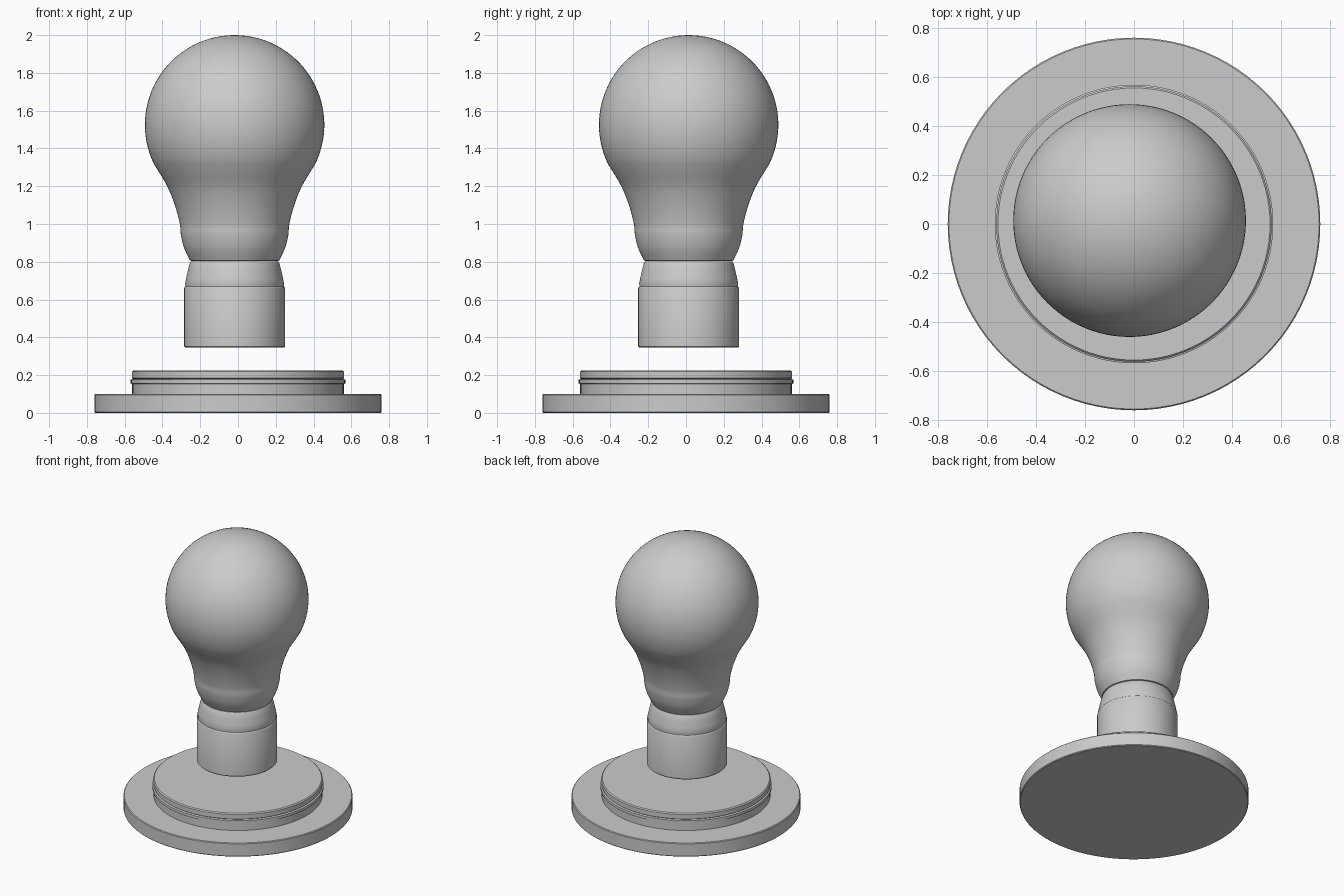
import bpy, bmesh, math
from mathutils import Vector

if "Cube" in bpy.data.objects:
    bpy.data.objects.remove(bpy.data.objects["Cube"])


def lathe(name, profile, center=(0, 0), steps=96, angle=30):
    """Revolve (radius, z) points around a vertical axis; radius 0 closes an end."""
    bm = bmesh.new()
    verts = [bm.verts.new((r, 0, z)) for r, z in profile]
    edges = [bm.edges.new(p) for p in zip(verts, verts[1:])]
    bmesh.ops.spin(bm, geom=verts + edges, cent=(0, 0, 0), axis=(0, 0, 1),
                   angle=math.tau, steps=steps)
    bmesh.ops.remove_doubles(bm, verts=bm.verts, dist=1e-5)
    bmesh.ops.recalc_face_normals(bm, faces=bm.faces)
    mesh = bpy.data.meshes.new(name)
    bm.to_mesh(mesh)
    bm.free()
    obj = bpy.data.objects.new(name, mesh)
    obj.location = Vector((*center, 0))
    bpy.context.collection.objects.link(obj)
    bpy.ops.object.select_all(action='DESELECT')
    obj.select_set(True)
    bpy.context.view_layer.objects.active = obj
    bpy.ops.object.shade_smooth_by_angle(angle=math.radians(angle))
    return obj


def smooth_curve(pts, n=6):
    """Catmull-Rom interpolation through the inner points."""
    out = []
    for a, b, c, d in zip(pts, pts[1:], pts[2:], pts[3:]):
        a, b, c, d = map(Vector, (a, b, c, d))
        for i in range(n):
            t = i / n
            p = 0.5 * (2 * b + (c - a) * t + (2 * a - 5 * b + 4 * c - d) * t * t
                       + (3 * b - a - 3 * c + d) * t ** 3)
            out.append((p.x, p.y))
    return out + [tuple(pts[-2])]


AXIS = (-0.018, 0.014)

# Glass bulb: spherical top flowing into a flared neck
R, ZC = 0.475, 1.525
dome = [(R * math.sin(math.radians(a)), ZC + R * math.cos(math.radians(a)))
        for a in range(0, 120, 4)]
neck = smooth_curve([dome[-1], (0.385, 1.25), (0.347, 1.18), (0.313, 1.09),
                     (0.290, 1.00), (0.284, 0.94), (0.268, 0.875),
                     (0.240, 0.815), (0.225, 0.79)])
lathe("glass_bulb", dome + neck + [(0.236, 0.807), (0.225, 0.803), (0, 0.803)], AXIS)

# Screw cap: cylinder, thin seam ring and tapered collar
lathe("bulb_cap", [(0, 0.345), (0.261, 0.345), (0.267, 0.351), (0.267, 0.660),
                   (0.264, 0.666), (0.261, 0.668), (0.261, 0.680), (0.262, 0.685),
                   (0.256, 0.715), (0.247, 0.755), (0.238, 0.790),
                   (0.231, 0.802), (0, 0.802)], AXIS)

# Wide base plate
lathe("base_plate", [(0, 0), (0.755, 0), (0.76, 0.005), (0.76, 0.095),
                     (0.755, 0.10), (0, 0.10)])

# Raised disc with a thin rim band
lathe("base_disc", [(0, 0.10), (0.56, 0.10), (0.56, 0.153), (0.568, 0.156),
                    (0.568, 0.176), (0.556, 0.180), (0.562, 0.185), (0.562, 0.218),
                    (0.555, 0.225), (0, 0.225)])
